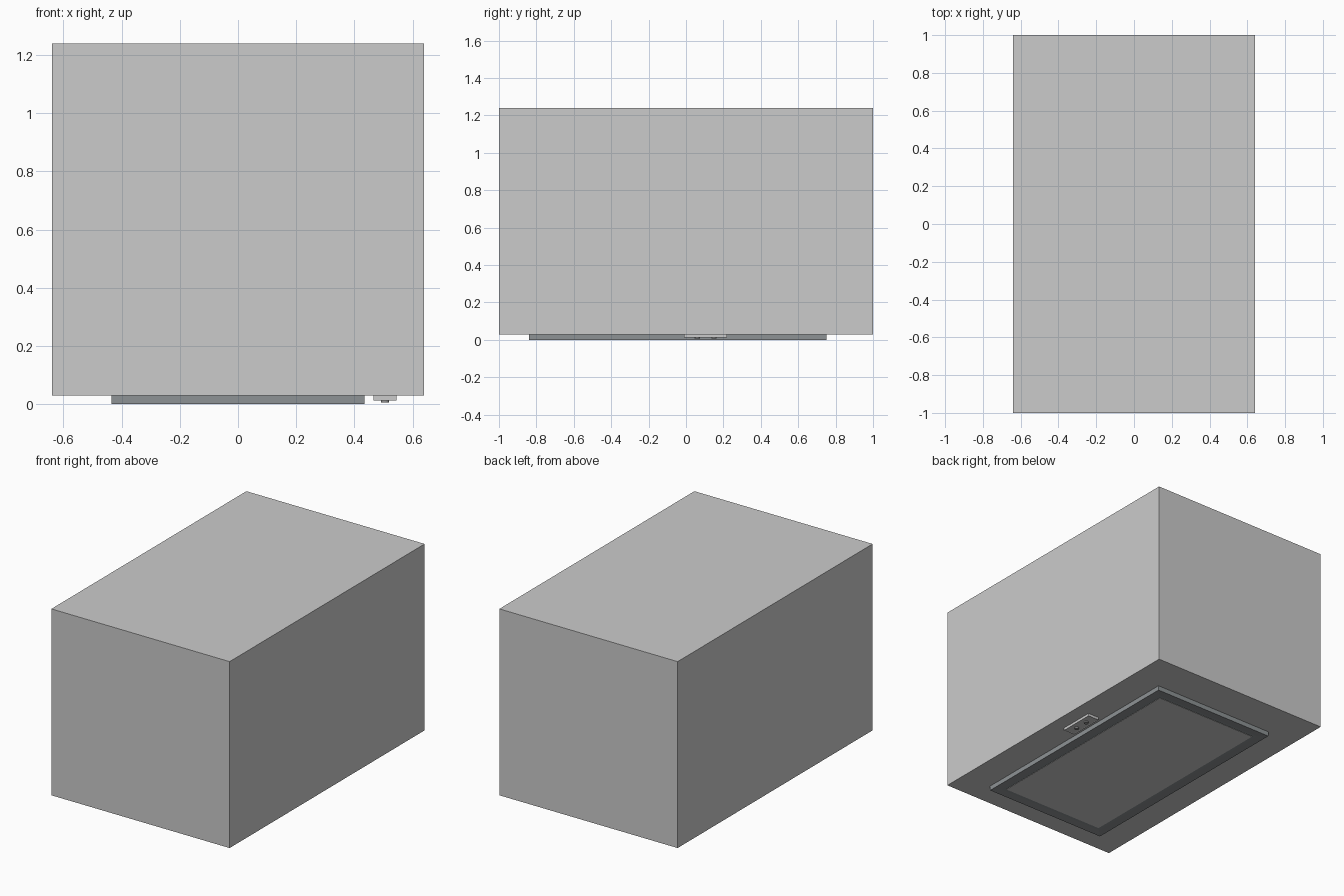
import bpy, bmesh
from mathutils import Matrix

if "Cube" in bpy.data.objects:
    bpy.data.objects.remove(bpy.data.objects["Cube"])


def material(name, value):
    m = bpy.data.materials.new(name)
    m.diffuse_color = (*value, 1)
    m.use_nodes = True
    m.node_tree.nodes["Principled BSDF"].inputs["Base Color"].default_value = m.diffuse_color
    return m


def finish(name, bm, mat=None):
    bmesh.ops.recalc_face_normals(bm, faces=bm.faces[:])
    me = bpy.data.meshes.new(name)
    bm.to_mesh(me)
    bm.free()
    ob = bpy.data.objects.new(name, me)
    bpy.context.collection.objects.link(ob)
    if mat:
        me.materials.append(mat)
    return ob


def box_mesh(x0, x1, y0, y1, z0, z1):
    bm = bmesh.new()
    size = Matrix.Diagonal((x1 - x0, y1 - y0, z1 - z0, 1))
    place = Matrix.Translation(((x0 + x1) / 2, (y0 + y1) / 2, (z0 + z1) / 2))
    bmesh.ops.create_cube(bm, size=1, matrix=place @ size)
    return bm


def inset_bottom(bm, thickness, depth):
    bm.normal_update()
    bottom = [f for f in bm.faces if f.normal.z < -0.9]
    bmesh.ops.inset_region(bm, faces=bottom, thickness=thickness)
    for v in bottom[0].verts:
        v.co.z += depth


dark = material("dark_steel", (0.27, 0.29, 0.30))
black = material("button_grey", (0.3, 0.3, 0.3))

# Main housing
finish("housing", box_mesh(-0.64, 0.64, -1, 1, 0.03, 1.24))

# Filter frame under the housing, with a shallow pocket
frame = box_mesh(-0.435, 0.435, -0.84, 0.75, 0, 0.03)
inset_bottom(frame, 0.07, 0.003)
finish("filter_frame", frame, dark)

# Filter sheet sitting in the pocket
finish("filter_sheet", box_mesh(-0.365, 0.365, -0.77, 0.68, 0.001, 0.004))

# Control plate beside the filter
plate = box_mesh(0.465, 0.545, -0.01, 0.22, 0.013, 0.03)
inset_bottom(plate, 0.007, 0.002)
finish("control_plate", plate)

# Two round push buttons
for i, y in enumerate((0.06, 0.15)):
    bm = bmesh.new()
    bmesh.ops.create_cone(bm, cap_ends=True, segments=24, radius1=0.014, radius2=0.014,
                          depth=0.010, matrix=Matrix.Translation((0.505, y, 0.0115)))
    finish(f"button_{i + 1}", bm, black)
